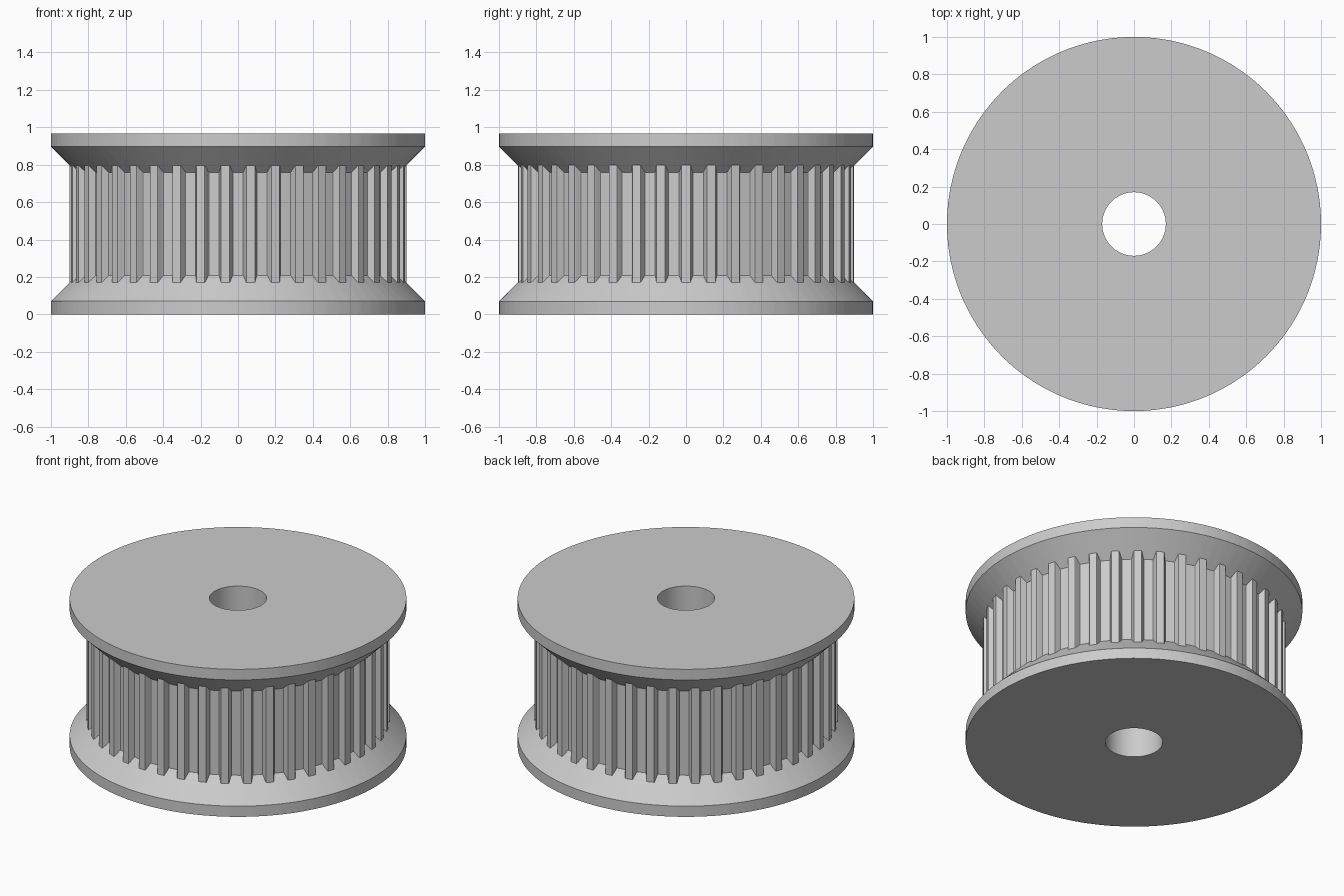
import bpy
import bmesh
import math

TEETH = 42
HEIGHT = 0.967
LIP = 0.07        # thickness of each flange's straight edge
TIP_R = 0.90      # radius at the tooth tips
BORE_R = 0.17

if "Cube" in bpy.data.objects:
    bpy.data.objects.remove(bpy.data.objects["Cube"], do_unlink=True)

# Plain metal
metal = bpy.data.materials.new("grey_metal")
metal.use_nodes = True
GREY = (0.6, 0.6, 0.6, 1.0)
metal.diffuse_color = GREY
metal.node_tree.nodes["Principled BSDF"].inputs["Base Color"].default_value = GREY

# One rounded trapezoid groove: (sideways offset, depth), mirrored
half = [(0.0485, 0.0), (0.0445, 0.0012), (0.042, 0.0043),
        (0.0306, 0.034), (0.028, 0.0373), (0.024, 0.0384)]
groove = [(-u, d) for u, d in half] + [(u, d) for u, d in reversed(half)]

# Toothed outline as (angle, radius) all the way round
outline = []
for k in range(TEETH):
    centre = (k + 0.5) * math.tau / TEETH
    for u, d in groove:
        r = TIP_R - d
        outline.append((centre + math.atan2(u, r), min(math.hypot(r, u), TIP_R)))

bm = bmesh.new()


def ring(place):
    """Ring of vertices; place(tooth radius) gives radius and height."""
    verts = []
    for a, tooth_r in outline:
        r, z = place(tooth_r)
        verts.append(bm.verts.new((r * math.cos(a), r * math.sin(a), z)))
    return verts


# Sections from the lower bore edge, round the outside, to the upper bore edge.
# The tooth ends lie on the 45 degree flange cones.
rings = [ring(p) for p in (
    lambda t: (BORE_R, 0),
    lambda t: (1, 0),
    lambda t: (1, LIP),
    lambda t: (t, LIP + 1 - t),
    lambda t: (t, HEIGHT - LIP - 1 + t),
    lambda t: (1, HEIGHT - LIP),
    lambda t: (1, HEIGHT),
    lambda t: (BORE_R, HEIGHT),
)]

# Skin neighbouring sections, closing through the bore
n = len(outline)
for lower, upper in zip(rings, rings[1:] + rings[:1]):
    for i in range(n):
        j = (i + 1) % n
        bm.faces.new((lower[i], lower[j], upper[j], upper[i]))
bmesh.ops.recalc_face_normals(bm, faces=bm.faces)

mesh = bpy.data.meshes.new("toothed_pulley")
bm.to_mesh(mesh)
bm.free()
mesh.materials.append(metal)
pulley = bpy.data.objects.new("toothed_pulley", mesh)
bpy.context.collection.objects.link(pulley)
